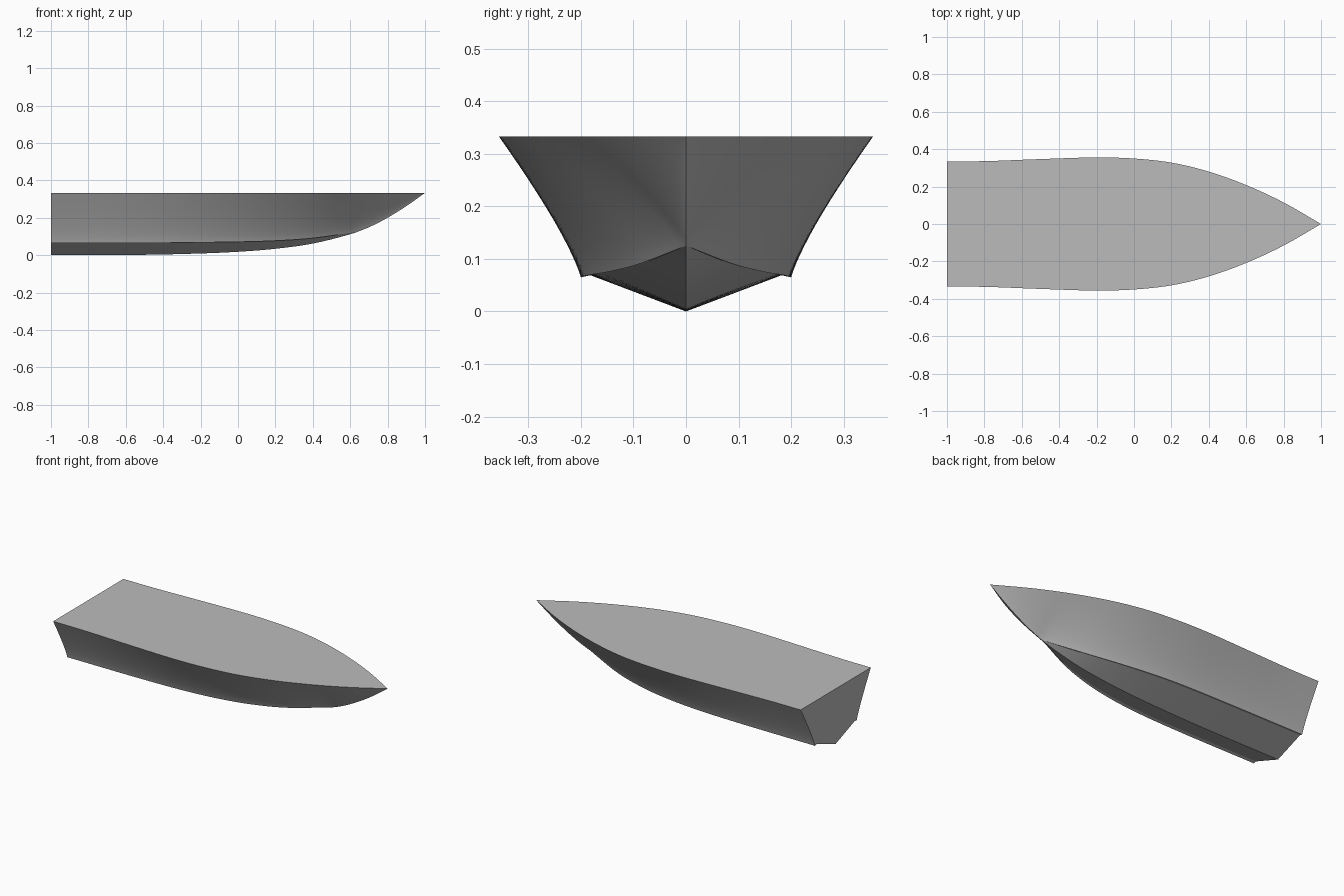
import bpy, bmesh, math

cube = bpy.data.objects.get("Cube")
if cube:
    bpy.data.objects.remove(cube)

DECK_Z = 0.333
STATIONS, SIDE_STEPS = 72, 12

# Lines of the hull, each as (x, value) points
deck_half = [(-1, .335), (-.8, .336), (-.5, .347), (-.2, .356), (0, .35), (.2, .328),
             (.4, .28), (.6, .208), (.8, .115), (1, 0)]
keel_z = [(-1, 0), (-.5, .002), (-.2, .009), (0, .018), (.2, .034), (.4, .062),
          (.6, .112), (.7, .149), (.8, .2), (.9, .262), (1, DECK_Z)]
chine_half = [(-1, .2), (-.5, .199), (-.2, .192), (0, .175), (.2, .141), (.4, .088), (.64, 0)]
chine_z = [(-1, .065), (-.4, .066), (0, .071), (.2, .077), (.4, .091), (.64, .125)]


def curve(points, x):
    """Smooth cubic interpolation through the points."""
    n = len(points)
    i = max(k for k in range(n - 1) if points[k][0] <= x or k == 0)

    def slope(k):
        a, b = points[max(k - 1, 0)], points[min(k + 1, n - 1)]
        return (b[1] - a[1]) / (b[0] - a[0])

    (x0, v0), (x1, v1) = points[i], points[i + 1]
    h = x1 - x0
    t = (x - x0) / h
    return ((1 + 2 * t) * (1 - t) ** 2 * v0 + t * (1 - t) ** 2 * h * slope(i)
            + t * t * (3 - 2 * t) * v1 + t * t * (t - 1) * h * slope(i + 1))


def half_section(x):
    """Points (y, z) from the keel out over the chine and up the flared side."""
    deck, keel = max(curve(deck_half, x), 0), min(curve(keel_z, x), DECK_Z)
    cy, cz = 0, keel
    if x < .64:
        cy = max(curve(chine_half, x), 0)
        cz = max(curve(chine_z, x), keel)
    pts = [(0, keel), (cy * .91, cz + .02 * cy)]
    by, bz = cy + .145 * (deck - cy), cz + .245 * (DECK_Z - cz)
    for k in range(SIDE_STEPS + 1):
        t = k / SIDE_STEPS
        a, b, c = (1 - t) ** 2, 2 * t * (1 - t), t * t
        pts.append((a * cy + b * by + c * deck, a * cz + b * bz + c * DECK_Z))
    return pts


# Hull shell, deck and transom
bm = bmesh.new()
rings = []
for s in range(STATIONS + 1):
    x = -1 + 2 * s / STATIONS
    half = half_section(x)
    ring = [(-y, z) for y, z in reversed(half[1:])] + half
    rings.append([bm.verts.new((x, y, z)) for y, z in ring])
for a, b in zip(rings, rings[1:]):
    for k in range(len(a)):
        j = (k + 1) % len(a)
        bm.faces.new((a[k], a[j], b[j], b[k]))
bm.faces.new(rings[0])
bmesh.ops.remove_doubles(bm, verts=bm.verts, dist=1e-5)
bmesh.ops.recalc_face_normals(bm, faces=bm.faces)

mesh = bpy.data.meshes.new("boat_hull")
bm.to_mesh(mesh)
bm.free()
hull = bpy.data.objects.new("boat_hull", mesh)
bpy.context.collection.objects.link(hull)

# Plain grey paint
grey = bpy.data.materials.new("hull_grey")
grey.use_nodes = True
colour = (.5, .5, .5, 1)
grey.diffuse_color = colour
grey.node_tree.nodes["Principled BSDF"].inputs["Base Color"].default_value = colour
mesh.materials.append(grey)

bpy.context.view_layer.objects.active = hull
hull.select_set(True)
bpy.ops.object.shade_smooth_by_angle(angle=math.radians(25))
